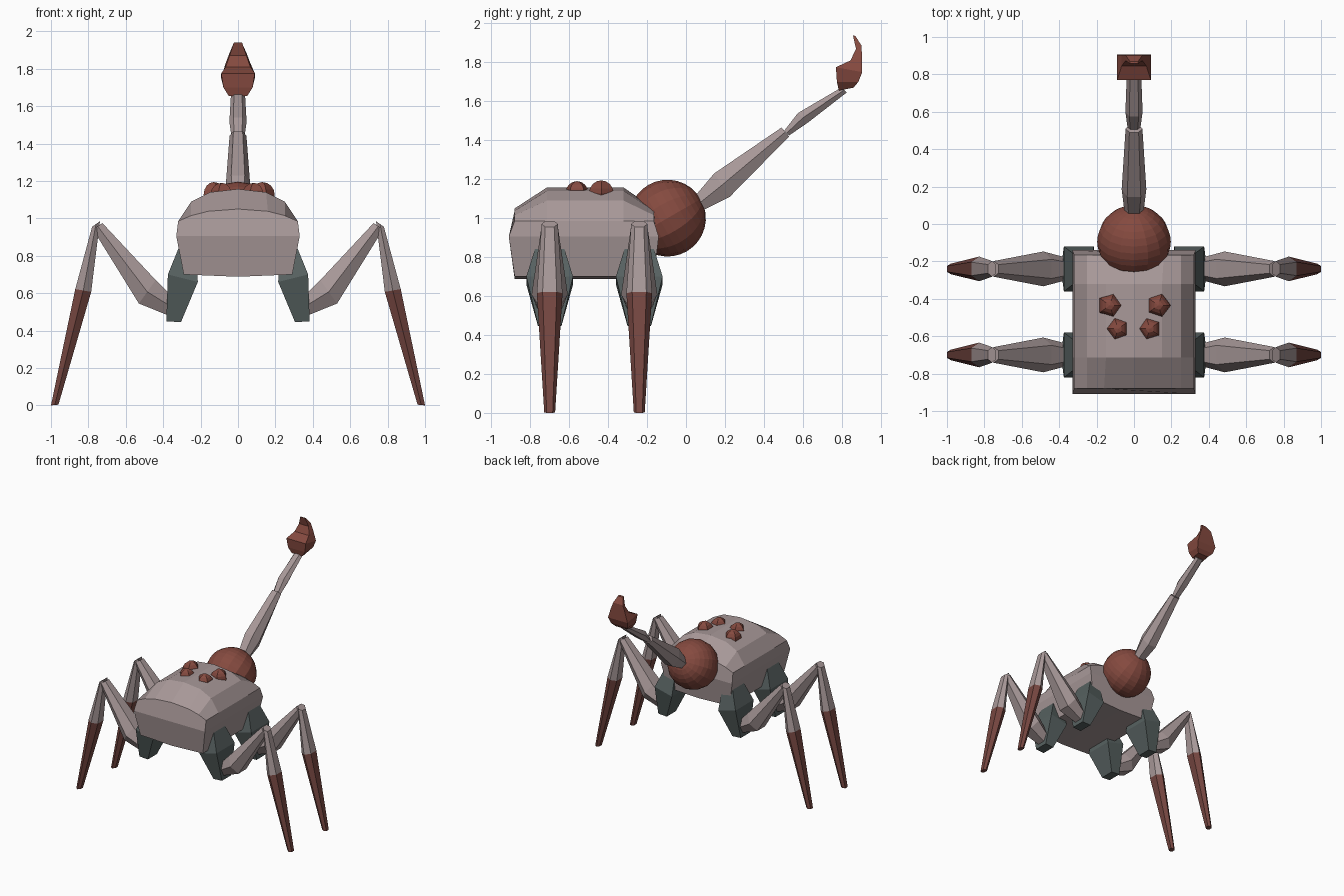
import bpy, bmesh, math
from mathutils import Matrix, Vector

if "Cube" in bpy.data.objects:
    bpy.data.objects.remove(bpy.data.objects["Cube"])


def material(name, color):
    m = bpy.data.materials.new(name)
    m.diffuse_color = (*color, 1)
    m.use_nodes = True
    m.node_tree.nodes["Principled BSDF"].inputs["Base Color"].default_value = m.diffuse_color
    return m


SHELL = material("pinkish_grey", (0.39, 0.315, 0.315))
RED = material("rust_red", (0.235, 0.068, 0.05))
SHIN = material("dark_rust", (0.18, 0.062, 0.052))
SOCKET = material("slate_grey", (0.095, 0.12, 0.118))


def finish(bm, name, mats, mirror=False):
    bmesh.ops.recalc_face_normals(bm, faces=bm.faces[:])
    me = bpy.data.meshes.new(name)
    bm.to_mesh(me)
    bm.free()
    ob = bpy.data.objects.new(name, me)
    bpy.context.collection.objects.link(ob)
    for m in mats:
        me.materials.append(m)
    if mirror:
        ob.modifiers.new("mirror", 'MIRROR')
    return ob


def bridge(bm, rings):
    n = len(rings[0])
    for r, s in zip(rings, rings[1:]):
        for i in range(n):
            j = (i + 1) % n
            bm.faces.new((r[i], r[j], s[j], s[i]))


def limb(name, sections, mats, along='X', shift=0.0, six=True, split=None, mirror=False):
    """Loft of sections (u1, z1, u2, z2, half width) with six or four sides."""
    bm = bmesh.new()
    rings = []
    for u1, z1, u2, z2, w in sections:
        a, b = Vector((u1, z1)), Vector((u2, z2))
        c = (a + b) / 2
        if six:
            pts = [(a, -.55), (a, .55), (c, 1), (b, .55), (b, -.55), (c, -1)]
        else:
            pts = [(a, -1), (a, 1), (b, 1), (b, -1)]
        ring = []
        for p, k in pts:
            co = (p.x, shift + k * w, p.y) if along == 'X' else (shift + k * w, p.x, p.y)
            ring.append(bm.verts.new(co))
        rings.append(ring)
    bridge(bm, rings)
    bm.faces.new(rings[0])
    bm.faces.new(rings[-1])
    if split:
        for f in bm.faces:
            f.material_index = int(f.calc_center_median().z < split)
    return finish(bm, name, mats, mirror)


def ball(name, center, radius, segs, rings, mat, tilt=0.0, spin=0.0):
    bm = bmesh.new()
    mtx = (Matrix.Translation(center) @ Matrix.Rotation(tilt, 4, 'X')
           @ Matrix.Rotation(spin, 4, 'Z'))
    bmesh.ops.create_uvsphere(bm, u_segments=segs, v_segments=rings, radius=radius, matrix=mtx)
    return finish(bm, name, [mat])


# Body shell: cross-sections from front to back, bulging at both ends
LOW = [(.33, .905), (.29, .70)]
end_top = [(0, 1.05), (.16, 1.038), (.25, 1.015), (.32, .985)]
mid_top = [(0, 1.157), (.15, 1.14), (.25, 1.09), (.32, .985)]
bm = bmesh.new()
rings = []
for y, top, bulge in ((-.88, end_top, -.03), (-.715, mid_top, 0),
                      (-.32, mid_top, 0), (-.165, end_top, .025)):
    half = top + LOW
    pts = half + [(0, .688)] + [(-x, z) for x, z in reversed(half[1:])]
    rings.append([bm.verts.new((x, y + (bulge if z == .905 else 0), z)) for x, z in pts])
bridge(bm, rings)
for r in (rings[0], rings[-1]):
    bm.faces.new(r[0:5] + r[8:12])
    bm.faces.new(r[4:9])
finish(bm, "body", [SHELL])

# Round abdomen behind the body
ball("abdomen", (0, -.095, 1.0), .197, 16, 16, RED, tilt=math.radians(-60))

# Four faceted eyes on the back
for s in (-1, 1):
    for x, y, r in ((.13, -.435, .066), (.085, -.56, .062)):
        ball("eye", (s * x, y, 1.128), r, 5, 8, RED, spin=math.radians(90 + 36 * (r > .064)))

# Tail in two tapered segments
limb("tail_base", [(.035, 1.10, .085, 1.04, .05), (.145, 1.23, .225, 1.11, .066),
                   (.49, 1.465, .53, 1.42, .045)], [SHELL], 'Y')
limb("tail_end", [(.505, 1.45, .53, 1.425, .035), (.575, 1.54, .625, 1.49, .046),
                  (.80, 1.672, .825, 1.645, .038)], [SHELL], 'Y')

# Stinger with hooked tip
limb("stinger", [(.785, 1.655, .86, 1.67, .05), (.775, 1.70, .885, 1.70, .078),
                 (.77, 1.775, .905, 1.75, .09), (.845, 1.81, .903, 1.83, .066),
                 (.873, 1.87, .902, 1.885, .045), (.857, 1.94, .87, 1.935, .022)],
     [RED], 'Y', six=False)

# Mirrored leg pairs: hip socket, thigh, shin
for label, y in (("front", -.70), ("rear", -.24)):
    limb(label + "_hip", [(.22, .83, .31, .86, .07), (.215, .66, .375, .70, .12),
                          (.305, .445, .383, .45, .06)],
         [SOCKET], shift=y, six=False, mirror=True)
    limb(label + "_thigh", [(.35, .58, .37, .48, .06), (.44, .67, .53, .545, .093),
                            (.725, .975, .775, .94, .042)],
         [SHELL], shift=y, mirror=True)
    limb(label + "_shin", [(.738, .985, .78, .955, .042), (.785, .607, .87, .622, .066),
                           (.96, .004, 1.0, 0, .028)],
         [SHELL, SHIN], shift=y, split=.5, mirror=True)
    # red tint on the inner and outer shin faces is carried by the lower shin material
